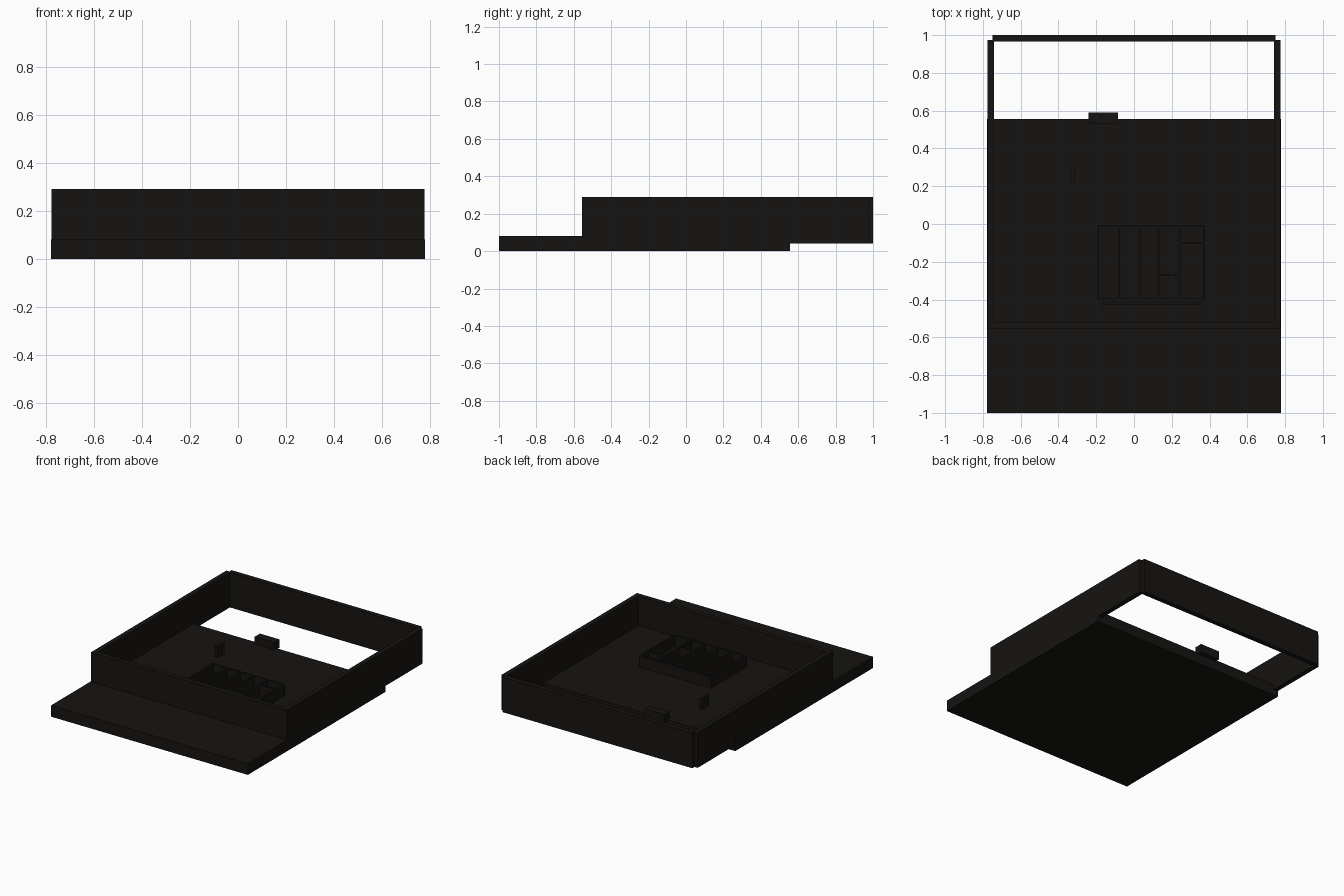
import bpy

if "Cube" in bpy.data.objects:
    bpy.data.objects.remove(bpy.data.objects["Cube"])

black = bpy.data.materials.new("matte_black")
black.diffuse_color = (0.008, 0.007, 0.006, 1)
black.use_nodes = True
black.node_tree.nodes["Principled BSDF"].inputs["Base Color"].default_value = black.diffuse_color


def box(name, x, y, z):
    """Box from (min, max) ranges."""
    bpy.ops.mesh.primitive_cube_add(size=1, location=[sum(r) / 2 for r in (x, y, z)])
    ob = bpy.context.object
    ob.name = name
    ob.scale = [r[1] - r[0] for r in (x, y, z)]
    bpy.ops.object.transform_apply(location=False, rotation=False, scale=True)
    ob.data.materials.append(black)
    return ob


# base slab
box("base_slab", (-0.778, 0.778), (-1.0, 0.555), (0, 0.08))

# open frame, pushed back over the slab; corners slightly stepped
wall_z = (0.04, 0.29)
for side, s in (("left", -1), ("right", 1)):
    box(side + "_wall", sorted((s * 0.74, s * 0.775)), (-0.53, 0.975), wall_z)
box("back_wall", (-0.75, 0.75), (0.965, 1.0), wall_z)
box("front_wall", (-0.775, 0.775), (-0.555, -0.52), wall_z)

# divided tray standing on the slab
t = 0.012
tray_z = (0.08, 0.16)
for i, x in enumerate((-0.19, -0.08, 0.03, 0.13, 0.24, 0.37)):
    box(f"tray_divider_{i}", (x - t / 2, x + t / 2), (-0.40, -0.01), tray_z)
for name, y in (("tray_back", -0.01), ("tray_front", -0.40)):
    box(name, (-0.196, 0.376), (y - t / 2, y + t / 2), tray_z)
box("tray_front_lip", (-0.17, 0.35), (-0.43, -0.415), (0.08, 0.13))

# short cross pieces inside the tray
for i, (x0, x1, y) in enumerate(((0.24, 0.37, -0.10), (0.13, 0.24, -0.27))):
    box(f"tray_cross_piece_{i}", (x0, x1), (y - t / 2, y + t / 2), tray_z)

# small upright tab and rear block
box("upright_tab", (-0.335, -0.315), (0.22, 0.30), (0.08, 0.16))
box("rear_block", (-0.24, -0.085), (0.53, 0.59), (0.07, 0.13))
